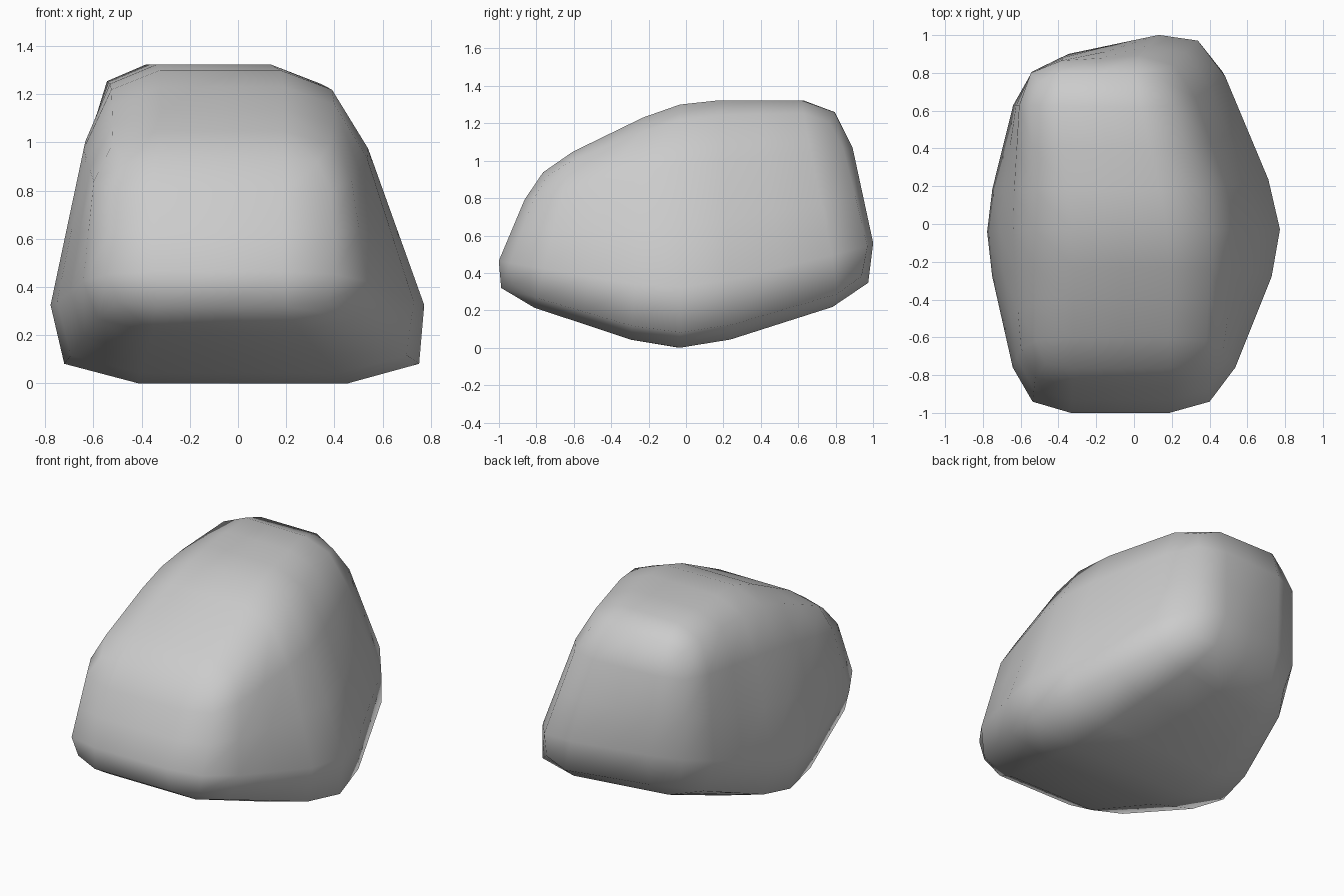
import bpy, bmesh

if "Cube" in bpy.data.objects:
    bpy.data.objects.remove(bpy.data.objects["Cube"])

# Boulder cage: three stations (front, middle, back), each with four corners
# in the order bottom left, bottom right, top right, top left
STATIONS = [
    [(-0.59, -1.07, 0.30), (0.44, -1.07, 0.30), (0.44, -0.794, 0.956), (-0.58, -0.794, 0.956)],
    [(-0.884, -0.035, -0.043), (0.954, -0.035, -0.043), (0.439, -0.04, 1.323), (-0.568, -0.04, 1.323)],
    [(-0.58, 0.849, 0.305), (0.433, 1.125, 0.305), (0.18, 0.83, 1.323), (-0.60, 0.853, 1.323)],
]

bm = bmesh.new()
rings = [[bm.verts.new(co) for co in station] for station in STATIONS]

# Front and back caps, then the sides between stations
bm.faces.new(rings[0])
bm.faces.new(rings[-1][::-1])
for a, b in zip(rings, rings[1:]):
    for i in range(4):
        j = (i + 1) % 4
        bm.faces.new((a[i], b[i], b[j], a[j]))
bmesh.ops.recalc_face_normals(bm, faces=bm.faces[:])

# Halve every edge so the rounding stays close to the edges
bmesh.ops.subdivide_edges(bm, edges=bm.edges[:], cuts=1, use_grid_fill=True)
for f in bm.faces:
    f.smooth = True

mesh = bpy.data.meshes.new("boulder")
bm.to_mesh(mesh)
bm.free()
boulder = bpy.data.objects.new("boulder", mesh)
bpy.context.collection.objects.link(boulder)

# One level of rounding keeps the faceted outline
sub = boulder.modifiers.new("rounding", 'SUBSURF')
sub.levels = sub.render_levels = 1
sub.use_limit_surface = False
